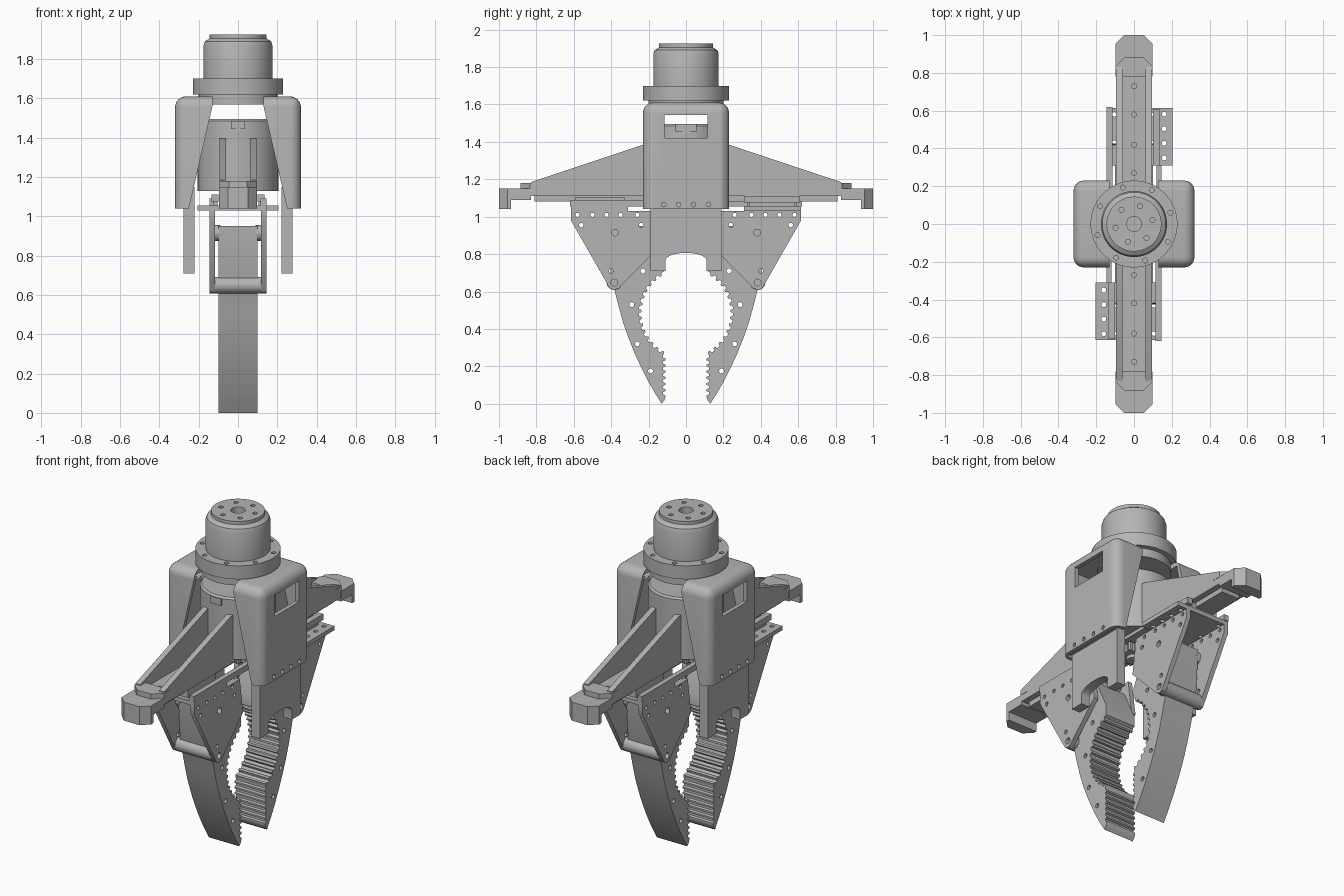
import bpy, bmesh, math
from math import cos, sin, pi
from mathutils import Matrix, Vector

if "Cube" in bpy.data.objects:
    bpy.data.objects.remove(bpy.data.objects["Cube"])

grey = bpy.data.materials.new("machined_grey")
grey.use_nodes = True
COLOUR = (0.46, 0.46, 0.46, 1)
grey.diffuse_color = COLOUR
grey.node_tree.nodes["Principled BSDF"].inputs["Base Color"].default_value = COLOUR
parts = []


def finish(name, bm):
    bmesh.ops.recalc_face_normals(bm, faces=bm.faces)
    mesh = bpy.data.meshes.new(name)
    bm.to_mesh(mesh)
    bm.free()
    mesh.materials.append(grey)
    ob = bpy.data.objects.new(name, mesh)
    bpy.context.collection.objects.link(ob)
    parts.append(ob)
    return ob


def prism(name, pts, axis, lo, hi):
    """Extrude a flat outline along one axis."""
    place = {"x": lambda p, d: (d, p[0], p[1]),
             "y": lambda p, d: (p[0], d, p[1]),
             "z": lambda p, d: (p[0], p[1], d)}[axis]
    bm = bmesh.new()
    face = bm.faces.new([bm.verts.new(place(p, lo)) for p in pts])
    ext = bmesh.ops.extrude_face_region(bm, geom=[face])["geom"]
    move = Vector(place((0, 0), hi - lo))
    bmesh.ops.translate(bm, vec=move, verts=[v for v in ext if isinstance(v, bmesh.types.BMVert)])
    return finish(name, bm)


def box(name, x, y, z):
    return prism(name, [(x[0], y[0]), (x[1], y[0]), (x[1], y[1]), (x[0], y[1])], "z", *z)


def lathe(name, profile, steps=64):
    bm = bmesh.new()
    vs = [bm.verts.new((r, 0, z)) for r, z in profile]
    es = [bm.edges.new(pair) for pair in zip(vs, vs[1:])]
    bmesh.ops.spin(bm, geom=vs + es, cent=(0, 0, 0), axis=(0, 0, 1),
                   angle=2 * pi, steps=steps)
    bmesh.ops.remove_doubles(bm, verts=bm.verts, dist=0.0005)
    return finish(name, bm)


def rods(name, centres, axis, lo, hi):
    """Several parallel rods as one object; centres are (a, b, radius)."""
    bm = bmesh.new()
    turn = Matrix.Rotation(pi / 2, 4, "Y") if axis == "x" else Matrix()
    mid = (lo + hi) / 2
    for a, b, r in centres:
        at = (mid, a, b) if axis == "x" else (a, b, mid)
        bmesh.ops.create_cone(bm, cap_ends=True, segments=20, radius1=r, radius2=r,
                              depth=hi - lo, matrix=Matrix.Translation(at) @ turn)
    return finish(name, bm)


def cut(ob, cutter):
    mod = ob.modifiers.new("cut", "BOOLEAN")
    mod.operation, mod.solver, mod.object = "DIFFERENCE", "EXACT", cutter
    bpy.context.view_layer.update()
    deps = bpy.context.evaluated_depsgraph_get()
    mesh = bpy.data.meshes.new_from_object(ob.evaluated_get(deps))
    ob.modifiers.clear()
    ob.data = mesh
    parts.remove(cutter)
    bpy.data.objects.remove(cutter)


def ring(n, radius, r, start=0.0):
    return [(radius * cos(start + 2 * pi * i / n), radius * sin(start + 2 * pi * i / n), r)
            for i in range(n)]


def flipped(pts):
    return pts + [(-a, b) for a, b in reversed(pts)]


# Wrist motor on top, with bolt holes
motor = lathe("wrist_motor", [(0, 1.62), (0.23, 1.62), (0.23, 1.7), (0.175, 1.7), (0.175, 1.87),
                              (0.168, 1.89), (0.145, 1.905), (0.145, 1.925), (0, 1.925)])
cut(motor, rods("flange_holes", ring(8, 0.202, 0.013, 0.3), "z", 1.66, 1.75))
cut(motor, rods("top_holes", ring(6, 0.1, 0.013, 0.2) + [(0, 0, 0.04)], "z", 1.88, 1.97))
lathe("mounting_disc", [(0, 1.57), (0.2, 1.57), (0.2, 1.622), (0, 1.622)])

# Central hub, its sockets and the drive gear under it
lathe("hub", [(0, 1.13), (0.205, 1.13), (0.205, 1.485), (0.195, 1.495), (0, 1.495)])
box("front_socket", (-0.035, 0.035), (-0.212, -0.19), (1.445, 1.485))
for s in (-1, 1):
    box("side_socket", sorted((s * 0.19, s * 0.212)), (-0.055, 0.055), (1.455, 1.495))
teeth = [((0.09 if i % 4 < 2 else 0.075) * cos(i * pi / 24),
          (0.09 if i % 4 < 2 else 0.075) * sin(i * pi / 24)) for i in range(48)]
prism("drive_gear", teeth, "z", 1.05, 1.1)
lathe("gear_shaft", [(0, 1.03), (0.04, 1.03), (0.04, 1.14), (0, 1.14)], 32)

# Everything from here is built on one side, then repeated half a turn round
first_paired = len(parts)

# Side cover: hollow rounded shell with slanted edges and a window
bm = bmesh.new()
bmesh.ops.create_cube(bm, size=1, matrix=Matrix.Translation((0.16, 0, 1.325))
                      @ Matrix.Diagonal((0.32, 0.46, 0.57, 1)))
outer = [e for e in bm.edges if any(v.co.x > 0.2 for v in e.verts) or all(v.co.z > 1.5 for v in e.verts)]
outer = [e for e in outer if not all(v.co.z < 1.1 for v in e.verts)
         and not all(v.co.x < 0.1 for v in e.verts)]
bmesh.ops.bevel(bm, geom=outer, offset=0.055, segments=6, profile=0.5, affect="EDGES")
cover = finish("side_cover", bm)
cut(cover, box("cover_hollow", (-0.1, 0.296), (-0.207, 0.207), (0.9, 1.58)))
cut(cover, prism("slant_cutter", [(-0.2, 1.7), (0.13, 1.7), (0.13, 1.56), (0.25, 1.04),
                                  (0.25, 0.9), (-0.2, 0.9)], "y", -0.4, 0.4))
cut(cover, box("window_cutter", (0.25, 0.4), (-0.115, 0.115), (1.42, 1.545)))
cut(cover, rods("screw_holes", [(y, 1.065, 0.012) for y in (-0.12, -0.04, 0.04, 0.12)],
                "x", 0.27, 0.4))

# Side leg with an arch cut from its foot
arch = [(0.11 * sin(t * pi / 16), 0.765 + 0.042 * cos(t * pi / 16)) for t in range(9)]
leg = flipped([(0.19, 1.15), (0.19, 0.71), (0.11, 0.71)] + arch[:0:-1])
prism("side_leg", leg, "x", 0.222, 0.278)
box("leg_spacer", (0.27, 0.3), (-0.19, 0.19), (1.045, 1.09))

# Guide arm: floor, two sloping ribs and a chamfered end stop
floor = box("arm_floor", (-0.095, 0.095), (0, 0.86), (1.11, 1.15))
cut(floor, rods("floor_holes", [(0, y, 0.013) for y in (0.27, 0.42, 0.58, 0.73)],
                "z", 1.13, 1.2))
for s in (-1, 1):
    prism("arm_rib", [(0.12, 1.11), (0.12, 1.4), (0.2, 1.395), (0.83, 1.185), (0.83, 1.11)],
          "x", *sorted((s * 0.062, s * 0.095)))


def stop(name, back, front, chamfer, z):
    prism(name, flipped([(0.097, back), (0.097, front - chamfer), (0.097 - chamfer, front)]),
          "z", *z)


stop("arm_cap", 0.78, 0.885, 0.05, (1.15, 1.18))
stop("end_stop", 0.83, 1.0, 0.045, (1.09, 1.15))
stop("end_lip", 0.935, 1.0, 0.045, (1.04, 1.09))

# Linear rail, gear rack and sliding carriage
box("slide_rail", (-0.06, 0.06), (0.1, 0.81), (1.08, 1.11))
box("gear_rack", (-0.145, -0.115), (-0.05, 0.62), (1.055, 1.09))
plate = box("carriage_plate", (-0.145, 0.205), (0.31, 0.615), (1.03, 1.055))
spots = [(0.16, 0.35 + 0.077 * i, 0.013) for i in range(4)]
cut(plate, rods("plate_holes", spots + [(x, y, 0.012) for x in (-0.105, 0.105)
                                        for y in (0.43, 0.58)], "z", 1.0, 1.1))
box("carriage", (-0.085, 0.085), (0.33, 0.59), (1.05, 1.105))
box("carriage_strip", (0.1, 0.135), (0.31, 0.61), (1.075, 1.11))
box("strip_support", (0.105, 0.125), (0.34, 0.58), (1.05, 1.08))

# Finger bracket: two drilled plates joined by a rounded bar
plate_shape = [(0.19, 1.03), (0.615, 1.03), (0.615, 0.98), (0.418, 0.635), (0.405, 0.615),
               (0.385, 0.607), (0.362, 0.617), (0.16, 0.82)]
drill = [(y, 1.01, 0.011) for y in (0.26, 0.35, 0.425, 0.5, 0.58)]
drill += [(0.24, 0.955, 0.012), (0.56, 0.955, 0.012), (0.4, 0.71, 0.012),
          (0.38, 0.915, 0.018), (0.383, 0.648, 0.018)]
for s in (-1, 1):
    lo, hi = sorted((s * 0.118, s * 0.145))
    side = prism("bracket_plate", plate_shape, "x", lo, hi)
    cut(side, rods("bracket_holes", drill, "x", lo - 0.02, hi + 0.02))
    rods("bracket_spacer", [(0.38, 0.915, 0.04)], "x", *sorted((s * 0.09, s * 0.12)))
bar = rods("bracket_bar", [(0.383, 0.65, 0.042)], "x", -0.119, 0.119)

# Gripping finger with a ridged inner face
inner = []
ARC, LINE = 14, 7
for i in range(ARC):
    for f, r in ((0, 0.252), (0.4, 0.252), (0.55, 0.238), (0.85, 0.238)):
        a = math.radians(62 - 124 * (i + f) / ARC)
        inner.append((r * cos(a), 0.485 + r * sin(a)))
for i in range(LINE):
    for f, y in ((0, 0.122), (0.4, 0.122), (0.55, 0.11), (0.85, 0.11)):
        inner.append((y, 0.26 - 0.23 * (i + f) / LINE))
back = [(0.13, 0), (0.168, 0.06), (0.205, 0.125), (0.24, 0.195), (0.275, 0.27), (0.307, 0.35),
        (0.335, 0.43), (0.36, 0.52), (0.385, 0.62), (0.4, 0.66), (0.42, 0.95), (0.2, 0.95),
        (0.115, 0.77), (0.115, 0.71)]
finger = prism("finger", back + inner + [(0.115, 0.02)], "x", -0.1, 0.1)
cut(finger, rods("finger_holes", [(0.29, 0.53, 0.013), (0.26, 0.32, 0.013),
                                  (0.19, 0.175, 0.013), (0.23, 0.71, 0.013)], "x", -0.2, 0.2))

# Repeat the paired parts half a turn round
for ob in parts[first_paired:]:
    twin = ob.copy()
    twin.data = ob.data.copy()
    twin.data.transform(Matrix.Rotation(pi, 4, "Z"))
    bpy.context.collection.objects.link(twin)
    parts.append(twin)

bpy.ops.object.select_all(action="DESELECT")
for ob in parts:
    ob.select_set(True)
bpy.context.view_layer.objects.active = parts[0]
bpy.ops.object.shade_smooth_by_angle(angle=math.radians(30))
